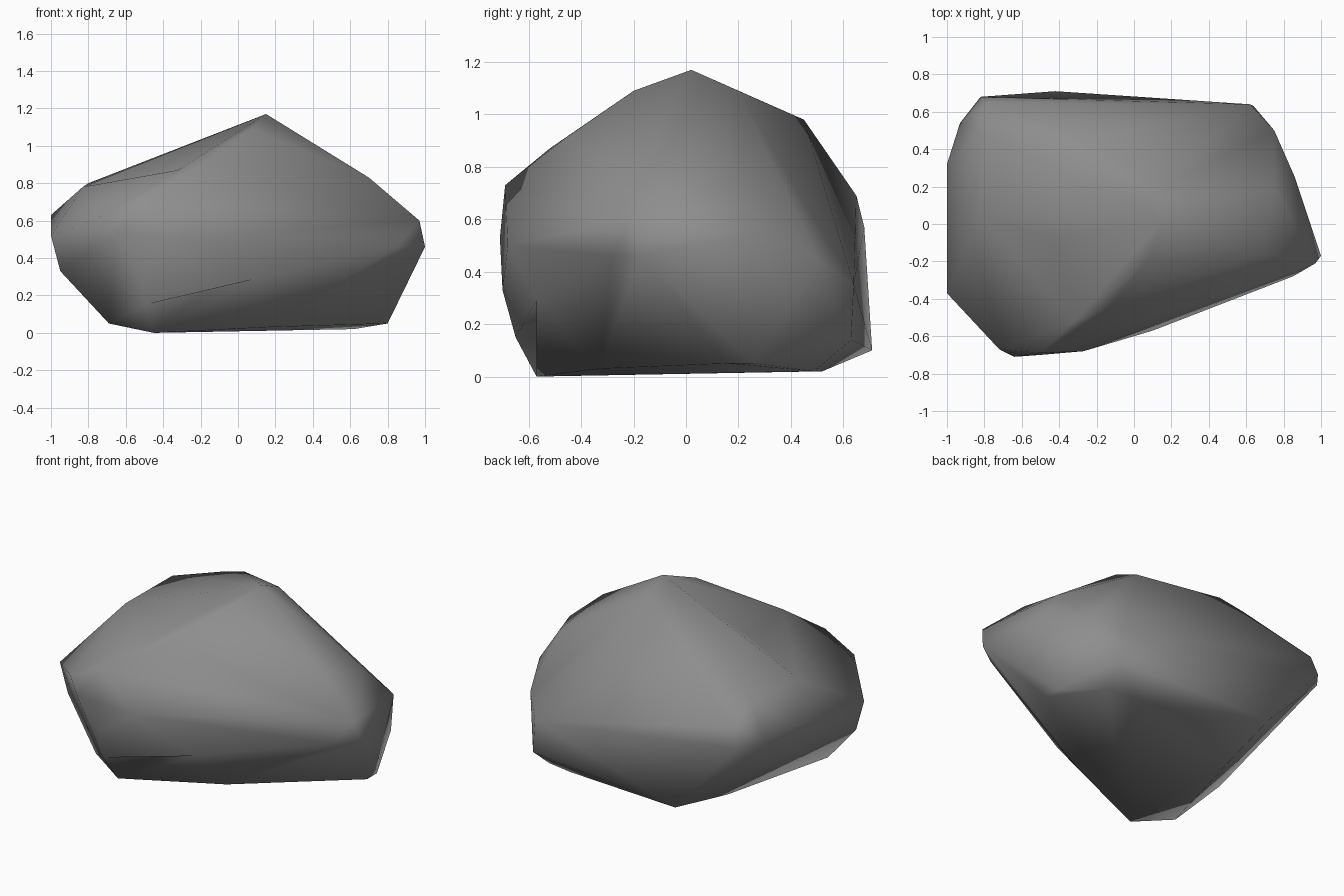
import bpy
import bmesh
from mathutils import Vector
from mathutils.bvhtree import BVHTree

# Remove the default cube
default_cube = bpy.data.objects.get("Cube")
if default_cube:
    bpy.data.objects.remove(default_cube, do_unlink=True)


def make_material(name, colour):
    material = bpy.data.materials.new(name)
    material.use_nodes = True
    material.diffuse_color = colour
    shader = next(n for n in material.node_tree.nodes if n.type == "BSDF_PRINCIPLED")
    shader.inputs["Base Color"].default_value = colour
    shader.inputs["Roughness"].default_value = 0.9
    return material


def press_dent(bm, point):
    """Pull the face nearest to the point down into a shallow hollow."""
    bm.faces.ensure_lookup_table()
    index = BVHTree.FromBMesh(bm).find_nearest(point)[2]
    poked = bmesh.ops.poke(bm, faces=[bm.faces[index]])
    poked["verts"][0].co = point


def chiselled_rock(name, corner_groups, dents, material, unit):
    """Wrap a tight skin around the corners of a chipped stone, then dent it."""
    bm = bmesh.new()
    for group in corner_groups:
        for corner in group:
            bm.verts.new(Vector(corner) * unit)
    hull = bmesh.ops.convex_hull(bm, input=bm.verts[:])
    inside = set(hull["geom_interior"] + hull["geom_unused"])
    loose = [v for v in inside if isinstance(v, bmesh.types.BMVert) and v.is_valid]
    bmesh.ops.delete(bm, geom=loose, context="VERTS")
    for dent in dents:
        press_dent(bm, Vector(dent) * unit)
    bmesh.ops.recalc_face_normals(bm, faces=bm.faces[:])
    for face in bm.faces:
        face.smooth = True
    mesh = bpy.data.meshes.new(name)
    bm.to_mesh(mesh)
    bm.free()
    mesh.materials.append(material)
    rock = bpy.data.objects.new(name, mesh)
    bpy.context.collection.objects.link(rock)
    return rock


# Corner points in hundredths, from the underside up to the crown
underside = [(-45, -57, 0), (15, -33, 3), (80, 16, 5), (80, 26, 5),
             (62, 49, 2), (45, 52, 2), (0, 54, 3), (-42, 71, 10),
             (-48, 27, 3), (-69, -45, 5), (-50, -65, 15)]
belt = [(-50, -70, 33), (-64, -71, 53), (-27, -68, 50), (10, -57, 29),
        (85, -28, 46), (100, -17, 46), (64, 63, 14), (62, 64, 35),
        (75, 50, 45), (86, 25, 54), (-82, 68, 57), (-95, -36, 33),
        (-100, -37, 52)]
shoulder = [(-72, -67, 63), (-50, -69, 73), (97, -21, 60), (75, 20, 73),
            (-79, 65, 69), (-100, 32, 63), (-93, 54, 60), (-83, 5, 78)]
crown = [(-32, -52, 87), (-15, -46, 91), (7, -20, 109), (15, 2, 117),
         (15, 20, 109), (43, 0, 98), (70, -16, 83), (-27, 45, 98),
         (-42, 48, 93), (-80, 48, 80)]

# Hollows on the front and on the sloping top
dents = [(-15, -53, 23), (-42, -8, 87)]

stone_grey = make_material("stone grey", (0.27, 0.27, 0.27, 1))
chiselled_rock("rock", [underside, belt, shoulder, crown], dents, stone_grey, 0.01)
